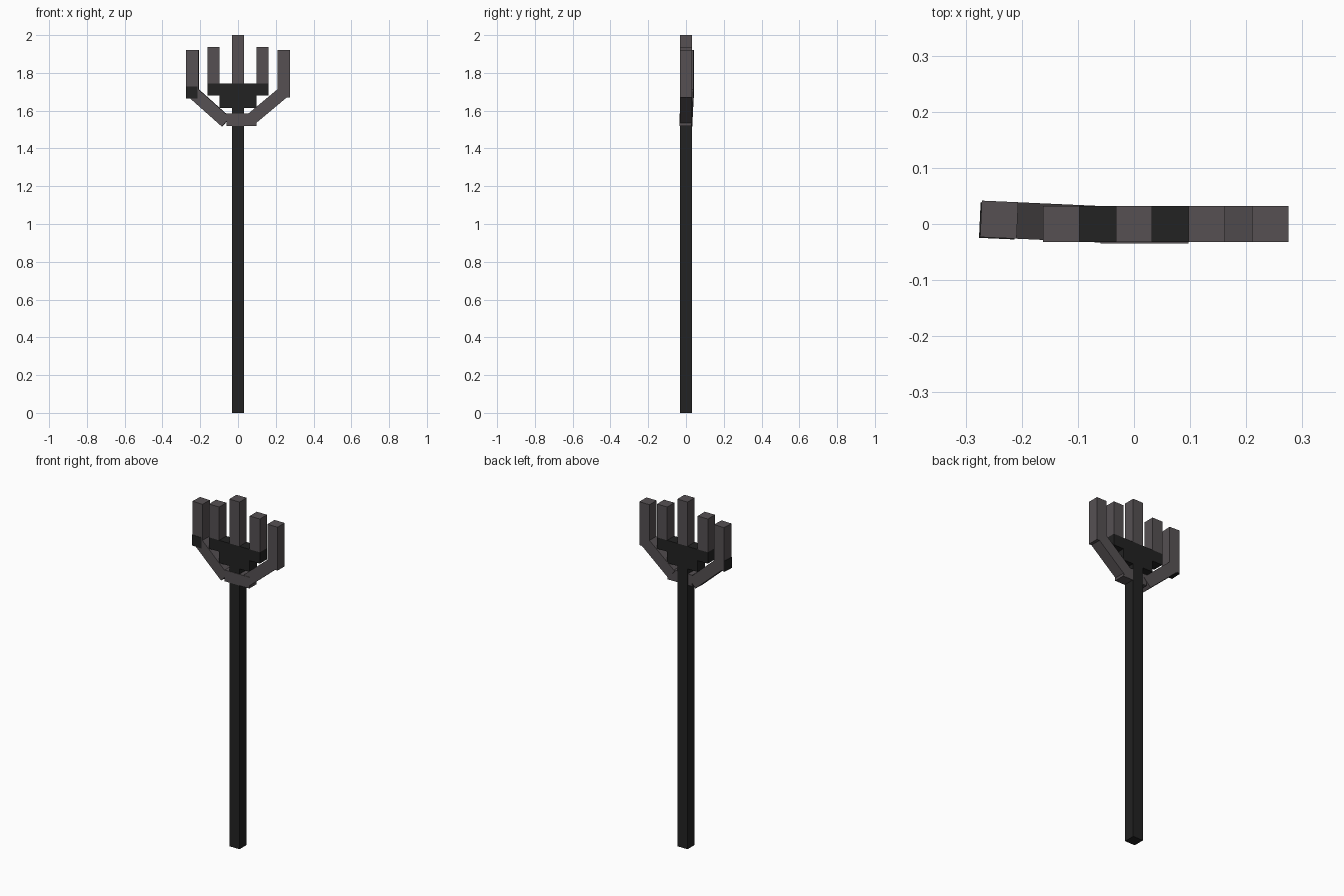
import bpy
import math
from mathutils import Matrix, Vector

if "Cube" in bpy.data.objects:
    bpy.data.objects.remove(bpy.data.objects["Cube"], do_unlink=True)


def material(name, color):
    mat = bpy.data.materials.new(name)
    mat.use_nodes = True
    mat.diffuse_color = color
    bsdf = mat.node_tree.nodes["Principled BSDF"]
    bsdf.inputs["Base Color"].default_value = color
    bsdf.inputs["Roughness"].default_value = 0.8
    return mat


black = material("black", (0.016, 0.016, 0.016, 1))
grey = material("warm grey", (0.092, 0.081, 0.086, 1))
W = 0.065  # thickness of every bar


def box(name, mat, x, z, y=(-W / 2, W / 2)):
    """Axis-aligned box given by its (min, max) range on each axis."""
    lo, hi = Vector((x[0], y[0], z[0])), Vector((x[1], y[1], z[1]))
    bpy.ops.mesh.primitive_cube_add(size=1)
    ob = bpy.context.object
    ob.name = name
    ob.data.transform(Matrix.Translation((lo + hi) / 2) @ Matrix.Diagonal((*(hi - lo), 1)))
    ob.data.materials.append(mat)
    return ob


def beam(name, mat, start, end):
    """Square bar between two (x, z) points."""
    dx, dz = end[0] - start[0], end[1] - start[1]
    ob = box(name, mat, (0, math.hypot(dx, dz)), (-W / 2, W / 2))
    ob.data.transform(Matrix.Translation((start[0], 0, start[1]))
                      @ Matrix.Rotation(-math.atan2(dz, dx), 4, "Y"))
    return ob


# Shaft and stepped black head
box("shaft", black, (-W / 2, W / 2), (0, 1.63))
box("head_lower_block", black, (-0.097, 0.097), (1.615, 1.682))
box("head_crossbar", black, (-0.162, 0.162), (1.68, 1.745))

# Straight tines standing on the crossbar
box("centre_tine", grey, (-W / 2, W / 2), (1.745, 2.0))
for side, s in (("left", 1), ("right", -1)):
    box(side + "_inner_tine", grey, sorted((s * 0.097, s * 0.162)), (1.745, 1.937))

# Collar across the front of the shaft
box("collar", grey, (-0.06, 0.097), (1.52, 1.585), (-0.035, 0.030))

# Left arm and outer tine
beam("left_arm", grey, (0.07, 1.555), (0.24, 1.697))
box("left_outer_tine", grey, (0.21, 0.275), (1.67, 1.92))

# Right arm and outer tine, turned slightly toward the back
right_parts = [
    beam("right_arm", grey, (-0.063, 1.54), (-0.235, 1.693)),
    box("right_outer_tine", grey, (-0.273, -0.208), (1.668, 1.92)),
    box("right_tine_foot", black, (-0.275, -0.212), (1.665, 1.727), (-0.034, 0.029)),
]
pivot = Vector((-0.07, -0.002, 0))
turn = (Matrix.Translation(pivot) @ Matrix.Rotation(math.radians(-2.6), 4, "Z")
        @ Matrix.Translation(-pivot))
for ob in right_parts:
    ob.data.transform(turn)
